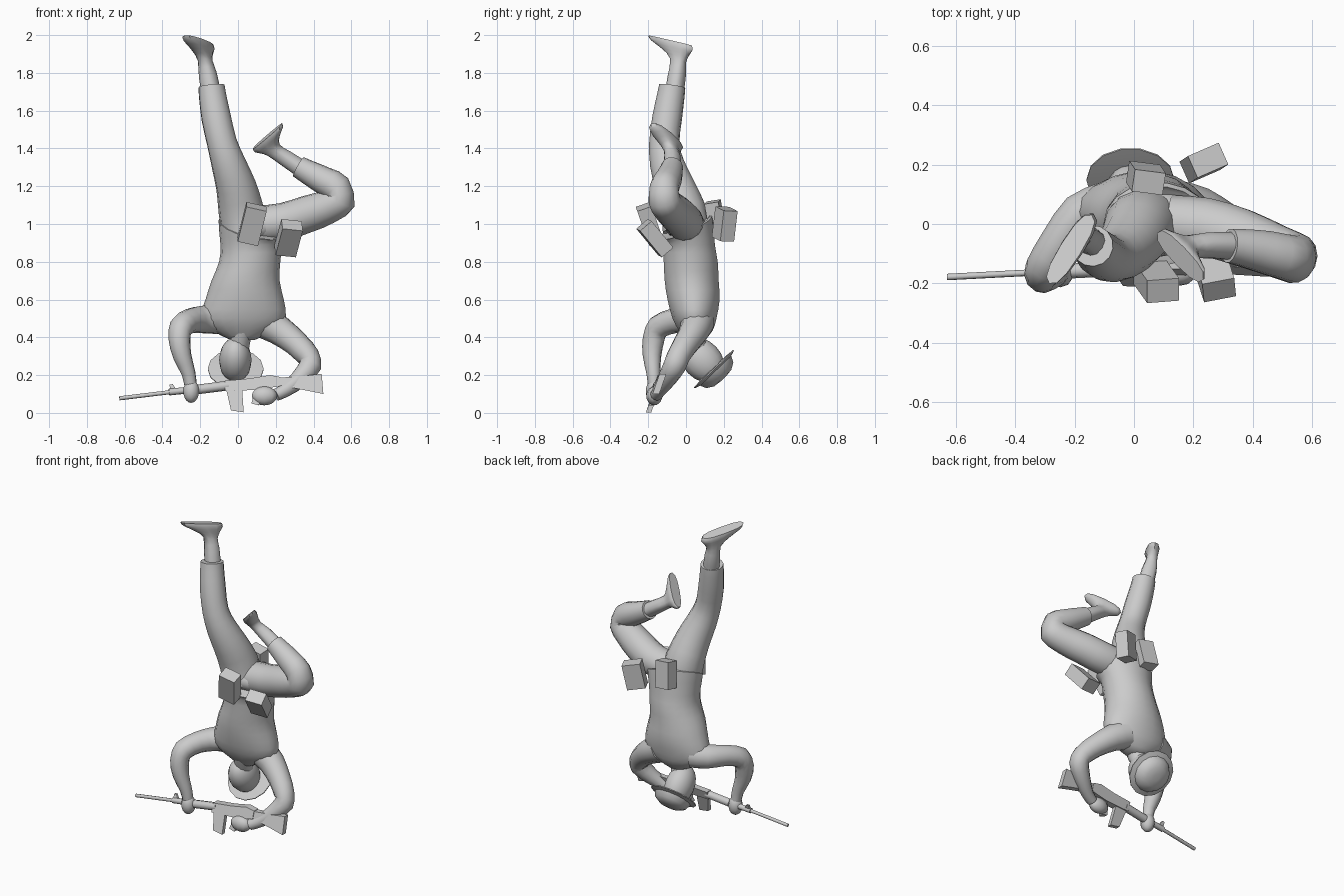
import bpy, bmesh, math
from mathutils import Vector as V, Matrix

if "Cube" in bpy.data.objects:
    bpy.data.objects.remove(bpy.data.objects["Cube"])

grey = bpy.data.materials.new("plain grey")
grey.diffuse_color = (0.6, 0.6, 0.6, 1)
grey.use_nodes = True
grey.node_tree.nodes["Principled BSDF"].inputs["Base Color"].default_value = grey.diffuse_color


def finish(name, bm, smooth=True, angle=50):
    bmesh.ops.recalc_face_normals(bm, faces=bm.faces)
    me = bpy.data.meshes.new(name)
    bm.to_mesh(me)
    bm.free()
    me.materials.append(grey)
    ob = bpy.data.objects.new(name, me)
    bpy.context.collection.objects.link(ob)
    if smooth:
        bpy.ops.object.select_all(action='DESELECT')
        bpy.context.view_layer.objects.active = ob
        ob.select_set(True)
        bpy.ops.object.shade_smooth_by_angle(angle=math.radians(angle))
    return ob


def catmull(p0, p1, p2, p3, t):
    return 0.5 * (2 * p1 + (p2 - p0) * t + (2 * p0 - 5 * p1 + 4 * p2 - p3) * t * t
                  + (3 * p1 - p0 - 3 * p2 + p3) * t ** 3)


def power(x, e):
    return math.copysign(abs(x) ** e, x)


def loft(name, rings, sides=14, steps=2, angle=50, e=1.0):
    """Skin rings (centre, half axis u, half axis v), eased between rings; e < 1 squares them."""
    full, n = [], len(rings)
    for i in range(n - 1):
        q = [rings[max(0, min(n - 1, i + k))] for k in (-1, 0, 1, 2)]
        for s in range(steps):
            full.append([catmull(*(r[j] for r in q), s / steps) for j in range(3)])
    full.append(rings[-1])
    bm = bmesh.new()
    loops = []
    for c, u, v in full:
        loops.append([bm.verts.new(c + u * power(math.cos(a), e) + v * power(math.sin(a), e))
                      for a in (2 * math.pi * k / sides for k in range(sides))])
    for a, b in zip(loops, loops[1:]):
        for k in range(sides):
            m = (k + 1) % sides
            bm.faces.new((a[k], a[m], b[m], b[k]))
    bm.faces.new(loops[0])
    bm.faces.new(loops[-1])
    return finish(name, bm, True, angle)


def tube(name, pts, sides=12, steps=2):
    """Round limb through (x, y, z, radius) points."""
    P = [V(p[:3]) for p in pts]
    rings, u = [], V((0.3, 1, 0.2))
    for i, p in enumerate(P):
        t = (P[min(i + 1, len(P) - 1)] - P[max(i - 1, 0)]).normalized()
        u = (u - t * u.dot(t)).normalized()
        rings.append((p, u * pts[i][3], t.cross(u) * pts[i][3]))
    return loft(name, rings, sides, steps)


def ball(name, centre, radii, axes=Matrix.Identity(3), seg=16):
    bm = bmesh.new()
    bmesh.ops.create_uvsphere(bm, u_segments=seg, v_segments=10, radius=1)
    for v in bm.verts:
        v.co = V(centre) + axes @ V([a * b for a, b in zip(v.co, radii)])
    return finish(name, bm)


def frame(long, width):
    w = V(long).normalized()
    x = V(width)
    x = (x - w * x.dot(w)).normalized()
    return Matrix((x, w.cross(x), w)).transposed()


def pouch(name, centre, size, long, width):
    bm = bmesh.new()
    bmesh.ops.create_cube(bm, size=1)
    m = frame(long, width)
    for v in bm.verts:
        v.co = V(centre) + m @ V([a * b for a, b in zip(v.co, size)])
    return finish(name, bm, False)


def shoe(name, leg, ankle, heel, toe, width):
    """Lower leg rings flowing into a wedge-shaped shoe."""
    heel, toe, ank = V(heel), V(toe), V(ankle)
    d = (toe - heel).normalized()
    sole = (heel + toe) / 2
    t = (sole - V(leg[0][:3])).normalized()
    side = d.cross(t).normalized()
    flat = (d - t * d.dot(t)).normalized()
    half = (toe - heel).length / 2
    rings = [(V(p[:3]), flat * p[3], side * p[3]) for p in leg]
    rings.append((ank, d * 0.044, side * 0.034))
    rings.append((ank.lerp(sole, 0.45) - d * 0.006, d * half * 0.62, side * width * 0.9))
    rings.append((sole.lerp(ank, 0.22), d * half * 0.96, side * width))
    rings.append((sole, d * half, side * width * 0.9))
    return loft(name, rings, 12, 2, 45, 0.8)


# Jacket, from collar up to the tilted hem
jacket = [(.025, .05, .385, .06, .05), (.028, .052, .435, .165, .09), (.028, .045, .50, .225, .118),
          (.035, .04, .60, .207, .14), (.04, .03, .70, .18, .145), (.062, .025, .80, .162, .145),
          (.072, .015, .89, .165, .14)]
rings = [(V(p[:3]), V((p[3], 0, 0)), V((0, p[4], 0))) for p in jacket]
rings.append((V((.08, 0, .985)), V((.183, 0, -.035)), V((0, .14, .06))))
rings.append((V((.08, 0, .98)), V((.155, 0, -.03)), V((0, .115, .05))))
loft("jacket", rings, 18)

# Trousers
ball("hips", (.085, 0, .99), (.145, .11, .08))
tube("straight_trouser_leg", [(.035, 0, .97, .125), (.015, -.015, 1.08, .12), (-.01, -.06, 1.2, .107),
     (-.05, -.1, 1.32, .092), (-.085, -.115, 1.43, .08), (-.115, -.1, 1.56, .079),
     (-.135, -.08, 1.68, .073), (-.14, -.073, 1.73, .07)], 14)
tube("bent_trouser_leg", [(.12, .0, 1.0, .098), (.24, -.01, 1.012, .1), (.36, -.045, 1.05, .098),
     (.475, -.09, 1.09, .09), (.54, -.115, 1.13, .086), (.525, -.115, 1.19, .078),
     (.445, -.095, 1.235, .073), (.37, -.08, 1.275, .064), (.32, -.073, 1.303, .058)], 14)

# Lower legs and shoes
shoe("straight_foot", [(-.145, -.06, 1.71, .048), (-.16, -.048, 1.79, .046)], (-.174, -.042, 1.865),
     (-.142, .03, 1.945), (-.285, -.2, 1.998), .04)
shoe("bent_foot", [(.34, -.075, 1.29, .045), (.25, -.072, 1.35, .042)], (.19, -.078, 1.39),
     (.078, -.03, 1.40), (.233, -.187, 1.53), .042)

# Arms and hands
tube("support_arm", [(-.09, .06, .5, .085), (-.18, .03, .495, .075), (-.25, -.06, .488, .066),
     (-.3, -.145, .455, .064), (-.31, -.172, .39, .058), (-.295, -.18, .3, .049),
     (-.262, -.173, .21, .037), (-.25, -.168, .14, .033)])
tube("trigger_arm", [(.13, .06, .485, .092), (.22, .045, .435, .08), (.31, .0, .365, .068),
     (.37, -.04, .3, .062), (.383, -.06, .25, .06), (.325, -.1, .18, .05),
     (.25, -.14, .12, .037), (.2, -.157, .095, .033)])
ball("support_hand", (-.248, -.168, .115), (.044, .045, .062), seg=10)
ball("trigger_hand", (.14, -.168, .09), (.07, .042, .05), seg=10)

# Neck, head and brimmed helmet, tipped back along one axis
up = V((0, .69, -.72))
tube("neck", [(.025, .02, .47, .062), (.01, .045, .38, .056), (0, .075, .31, .055)])
head_axes = frame(up, (1, 0, 0))
ball("head", (-.014, .085, .28), (.086, .102, .135), head_axes)
brim = V((-.012, .15, .23))
loft("helmet", [(brim + up * h, V((r, 0, 0)), up.cross(V((r, 0, 0)))) for h, r in
     ((-.01, .09), (-.006, .148), (0, .148), (.01, .117), (.042, .102), (.064, .065), (.069, .02))],
     14, 1, 40)


# Rifle: profiles extruded across a slightly rolled plane
def gun_point(x, z, off=0):
    return V((x, -.15 + .01 * x + .35 * (z - .14) + off, z))


def plate(name, profile, half):
    bm = bmesh.new()
    a, b = ([bm.verts.new(gun_point(x, z, s)) for x, z in profile] for s in (-half, half))
    bm.faces.new(a)
    bm.faces.new(b)
    for k in range(len(a)):
        m = (k + 1) % len(a)
        bm.faces.new((a[k], a[m], b[m], b[k]))
    return finish(name, bm, False)


def rod(name, start, end, r):
    return tube(name, [(*gun_point(*start), r), (*gun_point(*end), r)], 8, 1)


rod("barrel", (-.628, .077), (-.34, .112), .011)
rod("gas_tube", (-.365, .11), (-.2, .127), .018)
rod("handguard", (-.215, .124), (-.05, .145), .026)
plate("front_sight", [(-.36, .12), (-.362, .15), (-.345, .152), (-.325, .12)], .007)
plate("receiver", [(-.07, .115), (-.07, .17), (.06, .182), (.17, .2), (.225, .19), (.225, .142), (.1, .122)], .022)
plate("stock", [(.2, .15), (.2, .185), (.34, .195), (.443, .207), (.452, .1), (.38, .115)], .018)
plate("magazine", [(-.065, .135), (-.037, .013), (.03, .003), (.022, .13)], .014)
plate("pistol_grip", [(.1, .14), (.07, .05), (.11, .04), (.15, .14)], .014)

# Belt pouches, two in front and two behind
pouch("front_pouch_inner", (.075, -.192, 1.0), (.11, .08, .2), (.05, -.07, .2), (1, 0, 0))
pouch("front_pouch_outer", (.268, -.165, .925), (.11, .08, .185), (.045, -.14, .17), (1, .1, 0))
pouch("back_pouch_inner", (.04, .155, 1.035), (.105, .075, .17), (.02, -.03, .17), (1, -.15, 0))
pouch("back_pouch_outer", (.235, .205, 1.0), (.115, .08, .165), (.03, .02, .17), (.9, .4, 0))
